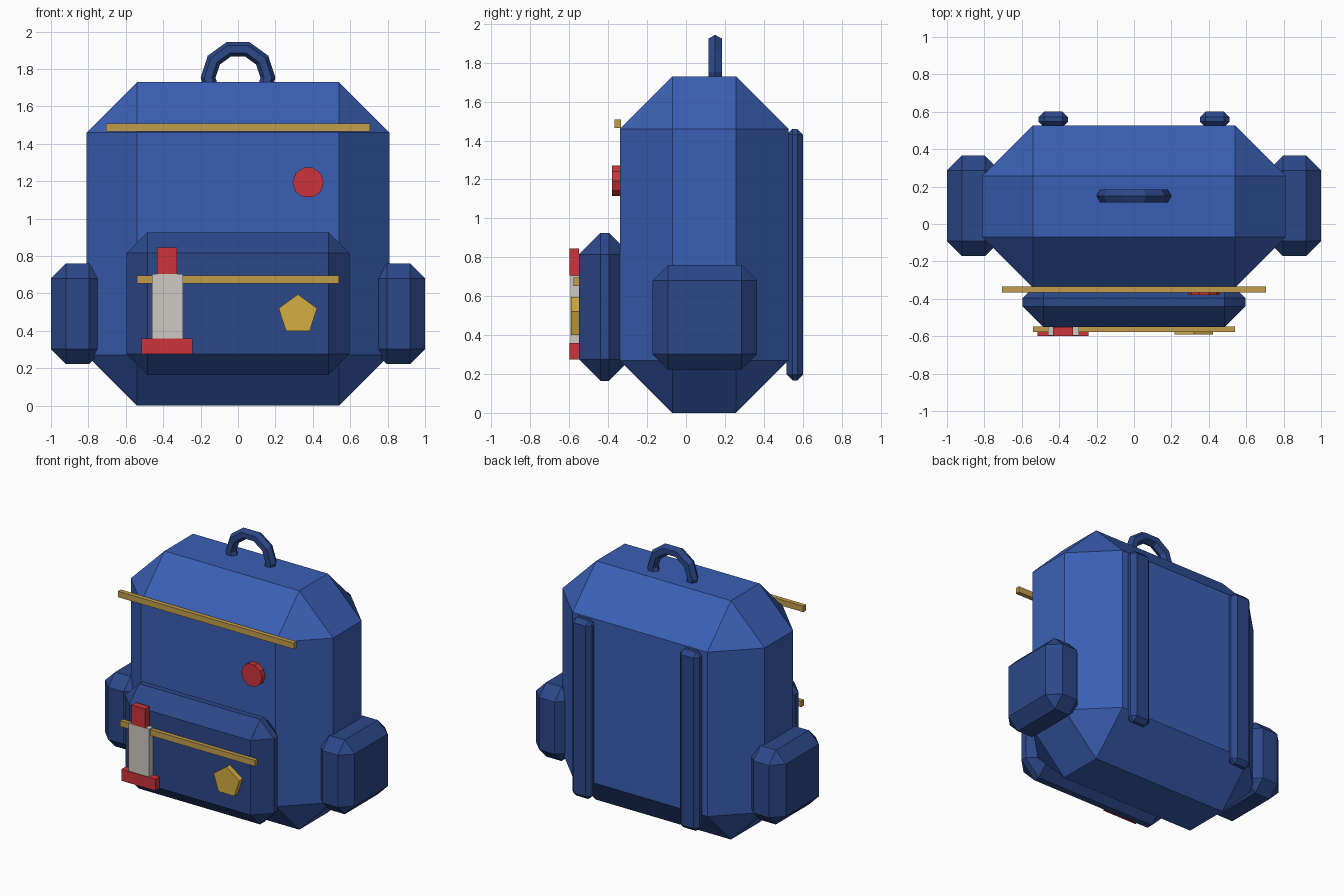
import bpy, bmesh, math
from mathutils import Matrix

if "Cube" in bpy.data.objects:
    bpy.data.objects.remove(bpy.data.objects["Cube"])


def material(name, r, g, b):
    lin = lambda c: ((c / 255 + 0.055) / 1.055) ** 2.4
    m = bpy.data.materials.new(name)
    m.diffuse_color = (lin(r), lin(g), lin(b), 1)
    m.use_nodes = True
    m.node_tree.nodes["Principled BSDF"].inputs["Base Color"].default_value = m.diffuse_color
    return m


BLUE = material("bag blue", 58, 95, 180)
NAVY = material("pocket navy", 44, 72, 137)
RED = material("badge red", 204, 52, 58)
GOLD = material("badge gold", 212, 175, 66)
BRASS = material("zip brass", 194, 157, 76)
GREY = material("rocket grey", 206, 201, 195)


def finish(name, bm, mat):
    bmesh.ops.recalc_face_normals(bm, faces=bm.faces)
    me = bpy.data.meshes.new(name)
    bm.to_mesh(me)
    bm.free()
    me.materials.append(mat)
    ob = bpy.data.objects.new(name, me)
    bpy.context.collection.objects.link(ob)
    return ob


def box(name, mat, x, y, z, bevel=0):
    """Box from (min, max) ranges, with optional flat chamfer on all edges."""
    bm = bmesh.new()
    bmesh.ops.create_cube(bm, size=1)
    for v in bm.verts:
        v.co = [r[0] if c < 0 else r[1] for c, r in zip(v.co, (x, y, z))]
    if bevel:
        bmesh.ops.bevel(bm, geom=bm.edges[:], offset=bevel, segments=1,
                        profile=0.5, affect='EDGES')
    return finish(name, bm, mat)


def disc(name, mat, x, z, radius, sides, y0, y1, turn=0):
    """Flat polygon badge facing the front."""
    bm = bmesh.new()
    ring = [bm.verts.new((x + radius * math.cos(turn + i * math.tau / sides), y0,
                          z + radius * math.sin(turn + i * math.tau / sides)))
            for i in range(sides)]
    face = bm.faces.new(ring)
    ext = bmesh.ops.extrude_face_region(bm, geom=[face], use_keep_orig=True)
    for v in ext["geom"]:
        if isinstance(v, bmesh.types.BMVert):
            v.co.y = y1
    return finish(name, bm, mat)


# Main bag and front pocket
box("main_bag", BLUE, (-0.81, 0.81), (-0.34, 0.527), (0, 1.73), 0.27)
box("front_pocket", NAVY, (-0.595, 0.595), (-0.55, -0.285), (0.165, 0.925), 0.11)

# Side pockets and shoulder straps, mirrored
for side, s in (("left", -1), ("right", 1)):
    box(side + "_side_pocket", NAVY, sorted((s * 0.717, s * 1.0)),
        (-0.172, 0.366), (0.222, 0.76), 0.08)
    box(side + "_shoulder_strap", NAVY, sorted((s * 0.353, s * 0.51)),
        (0.517, 0.602), (0.167, 1.46), 0.03)

# Carry handle: low-poly ring half sunk into the top
bm = bmesh.new()
N, M = 10, 6
rings = []
for i in range(N):
    a = i * math.tau / N
    rings.append([])
    for j in range(M):
        b = j * math.tau / M
        r = 0.16 + 0.04 * math.cos(b)
        rings[-1].append(bm.verts.new((r * math.cos(a), 0.15 + 0.04 * math.sin(b),
                                       1.753 + r * math.sin(a))))
for i in range(N):
    for j in range(M):
        p, q, k = rings[i], rings[(i + 1) % N], (j + 1) % M
        bm.faces.new((p[j], q[j], q[k], p[k]))
finish("carry_handle", bm, NAVY)

# Zips
box("upper_zip", BRASS, (-0.705, 0.705), (-0.367, -0.335), (1.465, 1.508))
box("pocket_zip", BRASS, (-0.54, 0.54), (-0.578, -0.547), (0.652, 0.695))

# Badges
disc("round_badge", RED, 0.375, 1.193, 0.083, 10, -0.38, -0.33)
disc("star_badge", GOLD, 0.32, 0.487, 0.108, 5, -0.59, -0.545, math.pi / 2)

# Rocket patch
box("rocket_body", GREY, (-0.46, -0.295), (-0.595, -0.545), (0.355, 0.705))
box("rocket_nose", RED, (-0.432, -0.325), (-0.6, -0.55), (0.705, 0.845))
box("rocket_fins", RED, (-0.515, -0.242), (-0.6, -0.55), (0.275, 0.358))
